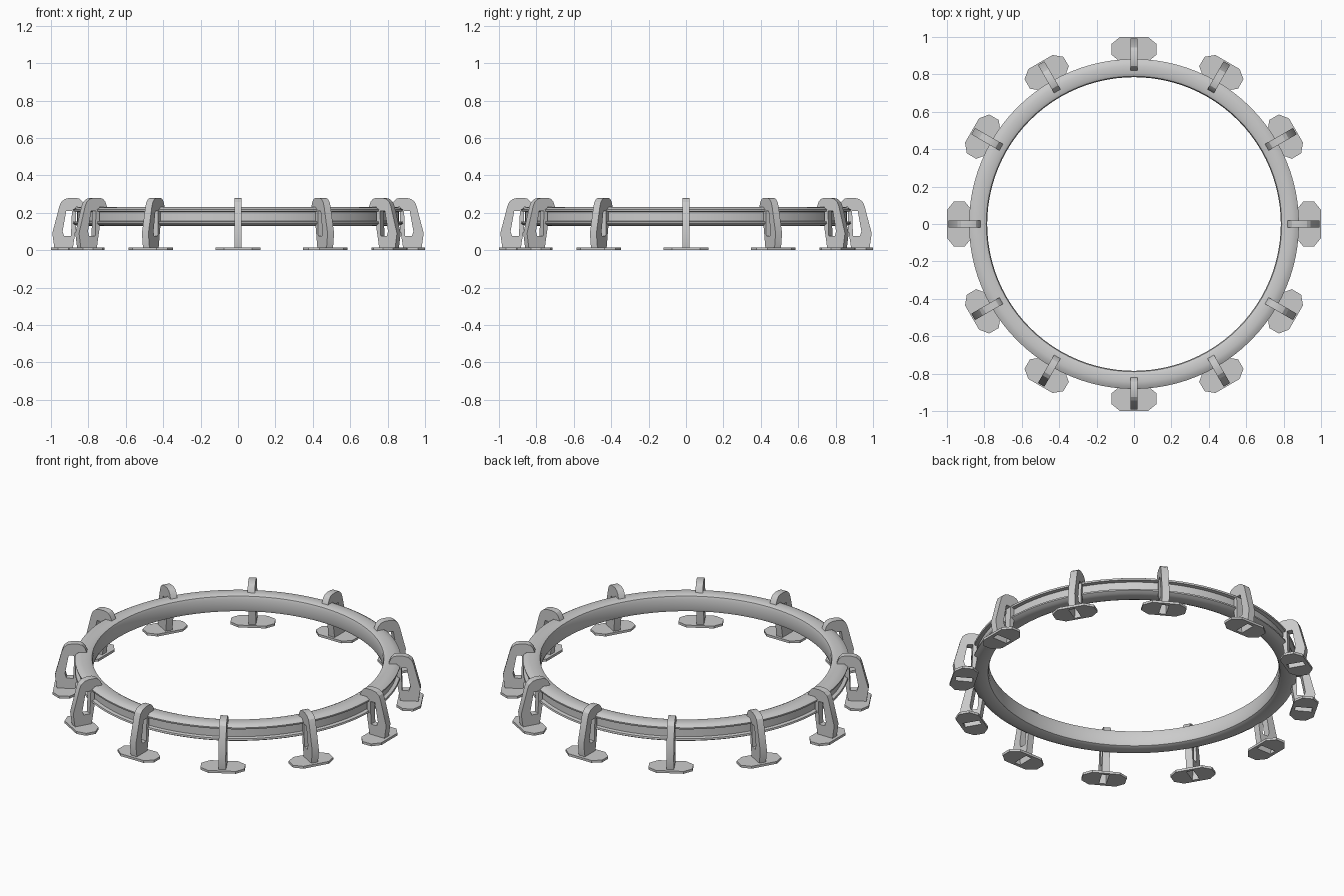
import bpy, bmesh, math
from mathutils import Matrix, Vector

cube = bpy.data.objects.get("Cube")
if cube:
    bpy.data.objects.remove(cube, do_unlink=True)

GREY = (0.6, 0.6, 0.6, 1.0)
grey = bpy.data.materials.new("light_grey")
grey.use_nodes = True
grey.diffuse_color = GREY
grey.node_tree.nodes["Principled BSDF"].inputs["Base Color"].default_value = GREY


def finish(bm, name, angle):
    mesh = bpy.data.meshes.new(name)
    bm.to_mesh(mesh)
    bm.free()
    mesh.materials.append(grey)
    mesh.shade_smooth()
    mesh.set_sharp_from_angle(angle=math.radians(angle))
    return mesh


def place(mesh, name, turn=0.0):
    obj = bpy.data.objects.new(name, mesh)
    obj.rotation_euler.z = turn
    bpy.context.collection.objects.link(obj)


def prism(loops, depth):
    """Fill an outline with holes in the XY plane and extrude it along Z."""
    bm = bmesh.new()
    edges = []
    for loop in loops:
        verts = [bm.verts.new((x, y, 0)) for x, y in loop]
        edges += [bm.edges.new((v, verts[i - 1])) for i, v in enumerate(verts)]
    bmesh.ops.triangle_fill(bm, use_beauty=True, edges=edges)
    ext = bmesh.ops.extrude_face_region(bm, geom=bm.faces[:])
    top = [g for g in ext["geom"] if isinstance(g, bmesh.types.BMVert)]
    bmesh.ops.translate(bm, verts=top, vec=(0, 0, depth))
    bmesh.ops.recalc_face_normals(bm, faces=bm.faces[:])
    return bm


# Ring rail: grooved profile of radius and height, spun around Z
half = [(0.86, 0.025), (0.88, 0.028), (0.882, 0.038), (0.865, 0.048),
        (0.845, 0.052), (0.805, 0.052), (0.79, 0.045), (0.785, 0.03)]
profile = [(r, 0.18 + h) for r, h in half] + [(r, 0.18 - h) for r, h in reversed(half)]
bm = bmesh.new()
verts = [bm.verts.new((r, 0, z)) for r, z in profile]
edges = [bm.edges.new((v, verts[i - 1])) for i, v in enumerate(verts)]
bmesh.ops.spin(bm, geom=verts + edges, cent=(0, 0, 0), axis=(0, 0, 1),
               angle=math.tau, steps=96, use_merge=True, use_duplicate=False)
bmesh.ops.remove_doubles(bm, verts=bm.verts[:], dist=0.0005)
bmesh.ops.recalc_face_normals(bm, faces=bm.faces[:])
place(finish(bm, "ring_rail", 35), "ring_rail")

# Bracket: hooked side profile with a window, open underneath
hook = [(0.885, 0), (0.98, 0), (0.993, 0.09), (0.955, 0.235), (0.945, 0.258),
        (0.925, 0.274), (0.9, 0.28), (0.865, 0.28), (0.845, 0.274), (0.83, 0.258),
        (0.82, 0.232), (0.866, 0.232), (0.866, 0.12)]
window = [(0.888, 0.21), (0.918, 0.21), (0.938, 0.1), (0.93, 0.075), (0.893, 0.075)]
bm = prism([hook, window], 0.04)
bmesh.ops.transform(bm, matrix=Matrix.Translation((0, 0.02, 0)) @ Matrix.Rotation(math.pi / 2, 4, "X"),
                    verts=bm.verts[:])
bottom = [f for f in bm.faces if all(v.co.z < 0.001 for v in f.verts)]
bmesh.ops.delete(bm, geom=bottom, context="FACES")
bracket = finish(bm, "bracket", 25)

# Foot plate: octagon with a slot for the bracket
octagon = [(1.0, 0.075), (0.963, 0.12), (0.905, 0.12), (0.868, 0.075)]
octagon += [(x, -y) for x, y in reversed(octagon)]
slot = [(0.885, 0.02), (0.98, 0.02), (0.98, -0.02), (0.885, -0.02)]
foot = finish(prism([octagon, slot], 0.014), "foot_plate", 25)

# Twelve supports around the ring
for i in range(12):
    turn = i * math.tau / 12
    place(bracket, f"bracket_{i + 1}", turn)
    place(foot, f"foot_plate_{i + 1}", turn)
